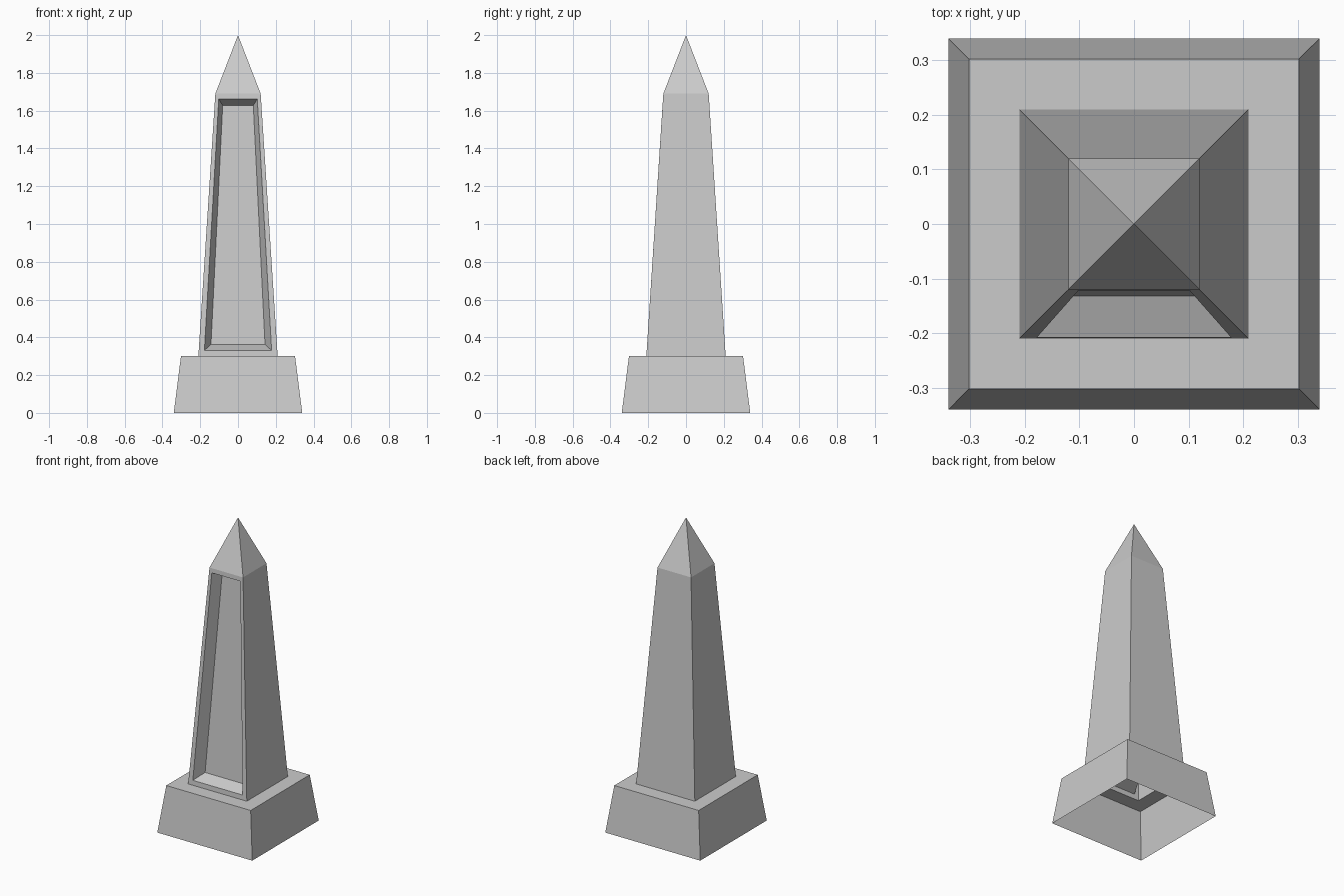
import bpy, bmesh

if "Cube" in bpy.data.objects:
    bpy.data.objects.remove(bpy.data.objects["Cube"])


def make_object(name, bm):
    mesh = bpy.data.meshes.new(name)
    bm.to_mesh(mesh)
    bm.free()
    obj = bpy.data.objects.new(name, mesh)
    bpy.context.collection.objects.link(obj)
    return obj


def square_ring(bm, half, z):
    corners = [(-half, -half), (half, -half), (half, half), (-half, half)]
    return [bm.verts.new((x, y, z)) for x, y in corners]


def trapezoid(bm, bottom, top):
    # Each end is (half width, y, z)
    (xb, yb, zb), (xt, yt, zt) = bottom, top
    pts = [(-xb, yb, zb), (xb, yb, zb), (xt, yt, zt), (-xt, yt, zt)]
    return [bm.verts.new(p) for p in pts]


def bridge(bm, lower, upper):
    faces = []
    for i in range(4):
        j = (i + 1) % 4
        faces.append(bm.faces.new((lower[i], lower[j], upper[j], upper[i])))
    return faces


# Plinth: tapered block, open underneath, with a ledge around the shaft
bm = bmesh.new()
rings = [square_ring(bm, h, z) for h, z in ((0.34, 0), (0.302, 0.3), (0.21, 0.3))]
for lower, upper in zip(rings, rings[1:]):
    bridge(bm, lower, upper)
make_object("plinth", bm)

# Shaft: four tapering sides, the front one replaced by a deep framed recess
bm = bmesh.new()
foot = square_ring(bm, 0.21, 0.3)
head = square_ring(bm, 0.12, 1.69)
front = bridge(bm, foot, head)[0]
outline = list(front.verts)
bm.faces.remove(front)
bm.edges.ensure_lookup_table()
rim = trapezoid(bm, (0.178, -0.208, 0.331), (0.102, -0.122, 1.661))
panel = trapezoid(bm, (0.143, -0.132, 0.362), (0.081, -0.047, 1.628))
bridge(bm, outline, rim)
bridge(bm, rim, panel)
bm.faces.new(panel)
make_object("shaft", bm)

# Pointed cap
bm = bmesh.new()
base = square_ring(bm, 0.12, 1.69)
tip = bm.verts.new((0, 0, 2))
for i in range(4):
    bm.faces.new((base[i], base[(i + 1) % 4], tip))
make_object("pointed_cap", bm)
